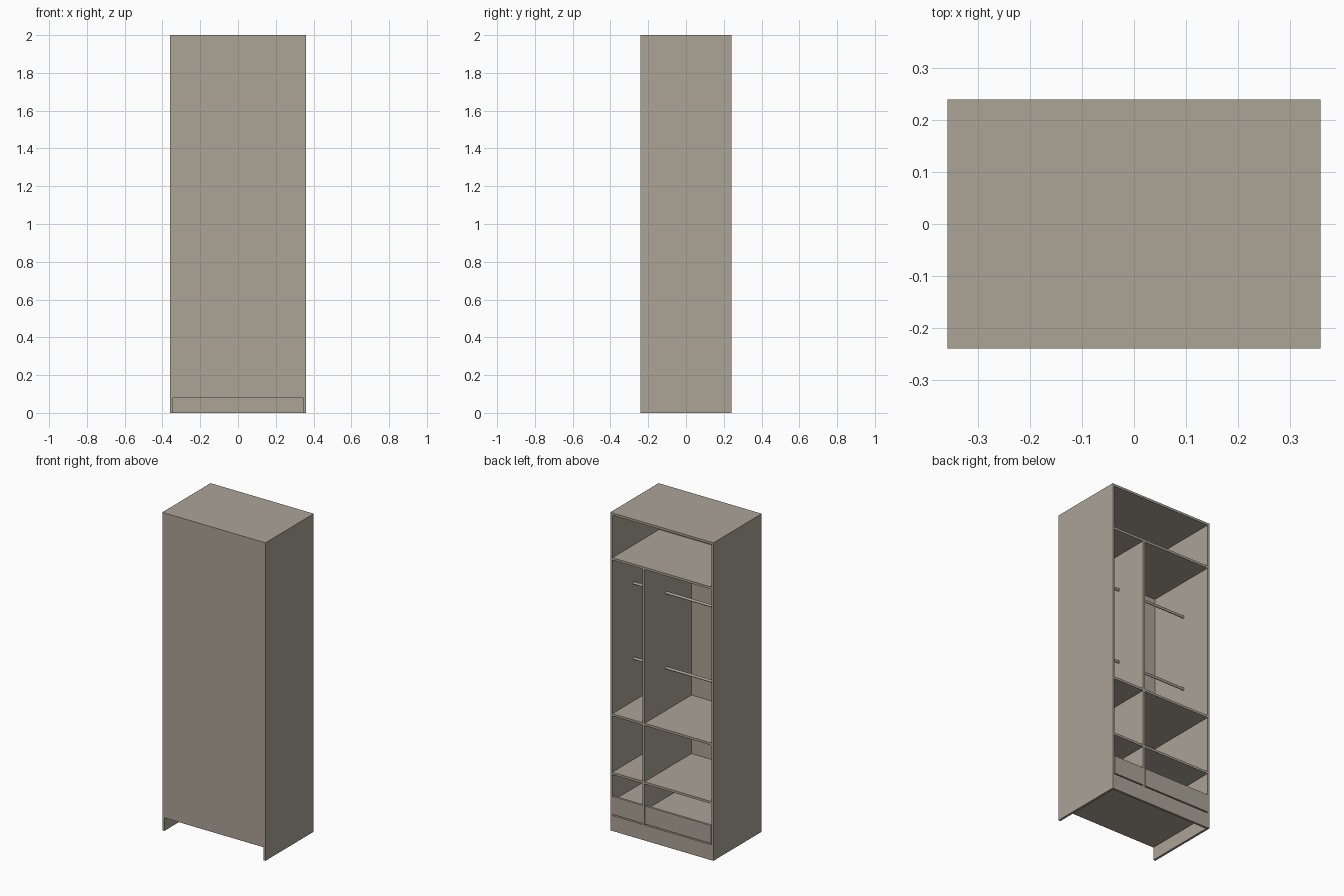
import bpy
import math

if "Cube" in bpy.data.objects:
    bpy.data.objects.remove(bpy.data.objects["Cube"])

W, D, H = 0.359, 0.24, 2.0      # half width, half depth, height
T = 0.0144                      # board thickness
FLOOR = 0.082                   # underside of the cabinet floor
DIV = 0.127                     # centre of the divider

wood = bpy.data.materials.new("warm grey board")
wood.diffuse_color = (0.407, 0.366, 0.305, 1)
wood.use_nodes = True
wood.node_tree.nodes["Principled BSDF"].inputs["Base Color"].default_value = wood.diffuse_color


def box(name, x, y, z):
    """Box from (min, max) ranges on each axis."""
    bpy.ops.mesh.primitive_cube_add(size=1)
    ob = bpy.context.object
    ob.name = name
    for v in ob.data.vertices:
        v.co = [r[0] if c < 0 else r[1] for c, r in zip(v.co, (x, y, z))]
    ob.data.materials.append(wood)
    return ob


def rod(name, x0, x1, y, z, r=0.008):
    bpy.ops.mesh.primitive_cylinder_add(vertices=20, radius=r, depth=x1 - x0,
                                        location=((x0 + x1) / 2, y, z),
                                        rotation=(0, math.pi / 2, 0))
    ob = bpy.context.object
    ob.name = name
    ob.data.materials.append(wood)
    bpy.ops.object.shade_smooth_by_angle(angle=math.radians(40))


IN = W - T                      # inner half width
FRONT = -D + T                  # inner face of the closed panel

# Carcass
for side, s in (("left", -1), ("right", 1)):
    box(side + "_side", sorted((s * IN, s * W)), (-D, D), (0, H))
box("top_board", (-IN, IN), (-D, D), (H - T, H))
box("closed_panel", (-IN, IN), (-D, FRONT), (FLOOR, H - T))
box("floor_board", (-IN, IN), (FRONT, D), (FLOOR, FLOOR + T))
box("plinth", (-IN, IN), (D - T, D), (0, FLOOR))

# Full-width upper shelf and the divider beneath it
TOP_SHELF = 1.718
box("upper_shelf", (-IN, IN), (FRONT, D), (TOP_SHELF - T, TOP_SHELF))
box("divider", (DIV - T / 2, DIV + T / 2), (FRONT, D), (FLOOR + T, TOP_SHELF - T))

# Shelves, hanging rods and drawer in each bay
for bay, x0, x1 in (("wide", -IN, DIV - T / 2), ("narrow", DIV + T / 2, IN)):
    for level, z in (("middle", 0.737), ("lower", 0.369)):
        box(f"{bay}_{level}_shelf", (x0, x1), (FRONT, D), (z - T, z))
    for level, z in (("high", 1.477), ("low", 1.004)):
        rod(f"{bay}_{level}_rod", x0, x1, 0.025, z)
    box(bay + "_drawer_face", (x0 + 0.002, x1 - 0.002), (D - T, D), (0.104, 0.217))
    box(bay + "_drawer_box", (x0 + 0.004, x1 - 0.004), (FRONT + 0.004, D - T), (0.108, 0.192))
